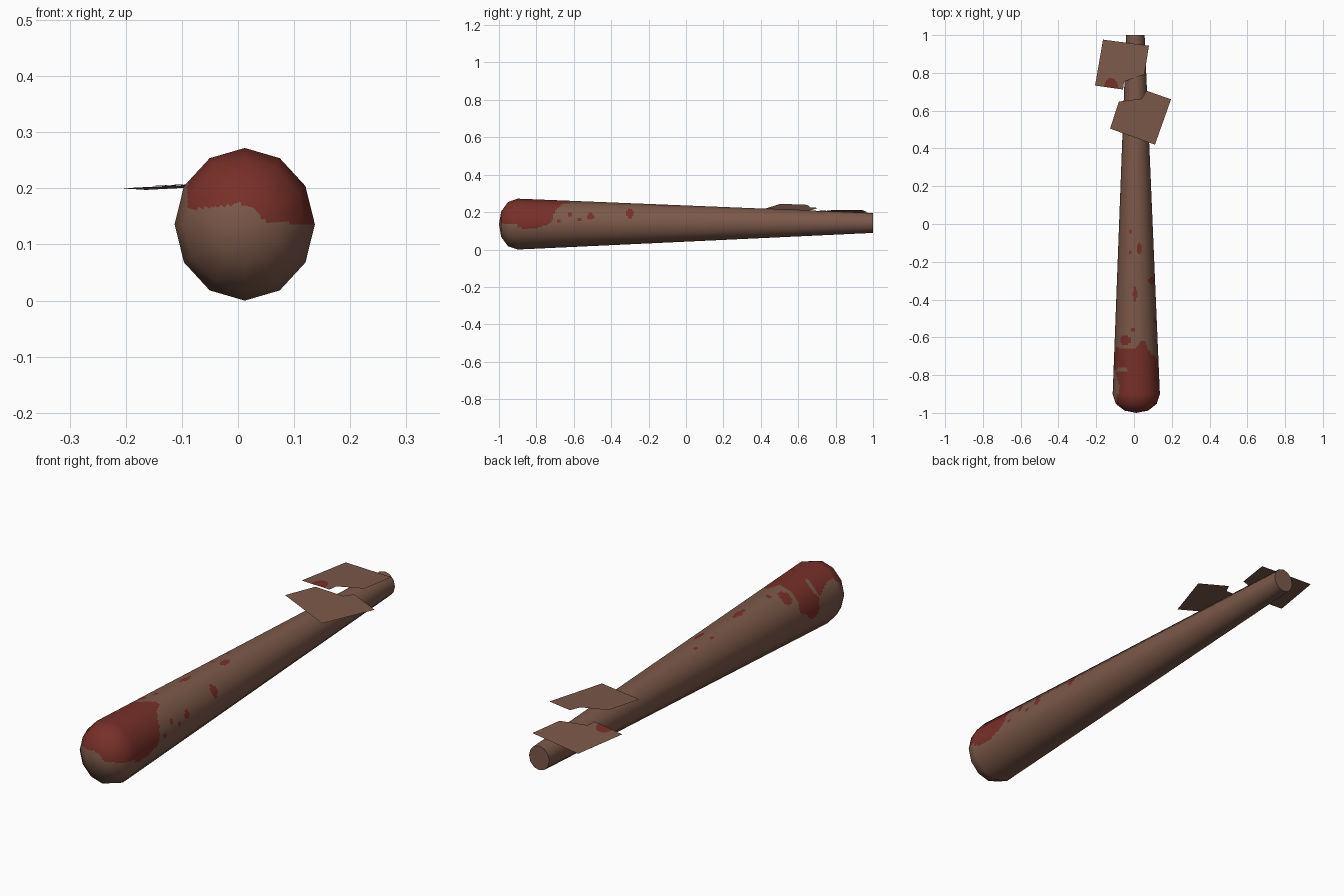
import bpy, bmesh, math
from mathutils import Vector

if "Cube" in bpy.data.objects:
    bpy.data.objects.remove(bpy.data.objects["Cube"])


def material(name, rgb):
    m = bpy.data.materials.new(name)
    m.diffuse_color = (*rgb, 1)
    m.use_nodes = True
    m.node_tree.nodes["Principled BSDF"].inputs["Base Color"].default_value = m.diffuse_color
    return m


WOOD = material("brown_wood", (0.2, 0.1, 0.067))
RED = material("dark_red_stain", (0.185, 0.029, 0.021))


def make_object(name, bm, mats):
    me = bpy.data.meshes.new(name)
    bm.to_mesh(me)
    bm.free()
    for m in mats:
        me.materials.append(m)
    ob = bpy.data.objects.new(name, me)
    bpy.context.collection.objects.link(ob)
    return ob


def lerp(a, b, t):
    return a + (b - a) * t


def table(points, v):
    """Piecewise linear lookup."""
    for (a, fa), (b, fb) in zip(points, points[1:]):
        if a <= v <= b:
            return lerp(fa, fb, (v - a) / (b - a))
    return points[0][1] if v < points[0][0] else points[-1][1]


# Splashes on the shaft: angle from top (degrees), y, half angle, half length
SPOTS = [(82, -0.68, 4, 0.012), (65, -0.62, 6, 0.014), (80, -0.57, 4, 0.01),
         (70, -0.51, 11, 0.016), (57, -0.30, 18, 0.018), (-19, -0.04, 5, 0.009),
         (-18, -0.15, 4, 0.009), (12, -0.13, 8, 0.028), (-3, -0.37, 6, 0.043),
         (-9, -0.56, 7, 0.015), (-32, -0.615, 18, 0.025)]
# Rear edge of the large stain by angle, and its lower limits along y
REAR = [(-105, -0.72), (-75, -0.65), (-40, -0.66), (0, -0.66), (15, -0.62), (25, -0.62),
        (33, -0.66), (55, -0.70), (75, -0.71), (90, -0.73), (100, -0.79), (104, -0.84)]
RIGHT_LOW = [(-0.9, 98), (-0.83, 104), (-0.78, 99), (-0.73, 91)]
LEFT_LOW = [(-0.9, -50), (-0.85, -50), (-0.78, -66), (-0.76, -95), (-0.73, -101),
            (-0.70, -92), (-0.67, -78)]


def stained(p):
    y, dx, dz = p.y, (p.x - 0.01) / 0.125, (p.z - 0.138) / 0.135
    a = math.degrees(math.atan2(dx, dz))
    if any(((a - s[0]) / s[2]) ** 2 + ((y - s[1]) / s[3]) ** 2 < 1 for s in SPOTS):
        return True
    if y < -0.9:
        low = table([(-0.09, 0.163), (0.015, 0.173), (0.05, 0.14), (0.14, 0.137)], p.x)
        return p.z > low and p.x > -0.09
    if ((a + 42) / 22) ** 2 + ((y + 0.772) / 0.01) ** 2 < 1:
        return False
    return y < table(REAR, a) and table(LEFT_LOW, y) < a < table(RIGHT_LOW, y)


# Club: twelve-sided tapering shaft with a domed head, finely cut for the stains
SIDES, CUTS = 12, 8
N = SIDES * CUTS
profile = [(-1.0, 0.0, 0), (-0.988, 0.5, 30), (-0.952, 0.866, 60), (-0.9, 1.0, 90)]
rings = []
for (y0, r0, f0), (y1, r1, f1) in zip(profile, profile[1:]):
    for i in range(8):
        t = i / 8
        rings.append((lerp(y0, y1, t), lerp(r0, r1, t), lerp(f0, f1, t)))
ys = [-0.9 + 0.01 * i for i in range(91)] + [0.25, 0.5, 0.75, 1.0]
rings += [(y, lerp(1, 0.39, (y + 0.9) / 1.9), 90) for y in ys]

bm = bmesh.new()
grid, normals = [], []
for k, (y, r, f) in enumerate(rings):
    cx = lerp(0.012, 0.0075, (y + 0.9) / 1.9)
    cz = lerp(0.136, 0.142, (y + 0.9) / 1.9)
    f = math.radians(f)
    row = []
    for j in range(1 if k == 0 else N):
        s, c = divmod(j, CUTS)
        a0, a1 = (2 * math.pi * (s + d) / SIDES for d in (0, 1))
        sx = lerp(math.sin(a0), math.sin(a1), c / CUTS)
        sz = lerp(math.cos(a0), math.cos(a1), c / CUTS)
        row.append(bm.verts.new((cx + 0.125 * r * sx, y, cz + 0.136 * r * sz)))
        radial = Vector((sx, 0, sz)).normalized()
        normals.append((radial * math.sin(f) + Vector((0, -math.cos(f), 0))).normalized())
    grid.append(row)
for k in range(len(grid) - 1):
    lo, hi = grid[k], grid[k + 1]
    for j in range(N):
        n = (j + 1) % N
        vs = (lo[0], hi[j], hi[n]) if k == 0 else (lo[j], hi[j], hi[n], lo[n])
        face = bm.faces.new(vs)
        face.smooth = True
        face.material_index = int(stained(face.calc_center_median()))
bmesh.ops.recalc_face_normals(bm, faces=bm.faces)
if sum(f.normal.dot(Vector((f.calc_center_median().x, 0, f.calc_center_median().z - 0.14)))
       for f in bm.faces) < 0:
    bmesh.ops.reverse_faces(bm, faces=bm.faces)
end = [v.co.copy() for v in grid[-1]]
club = make_object("club_shaft", bm, [WOOD, RED])
club.data.normals_split_custom_set_from_vertices([tuple(n) for n in normals])


def sheet(name, points, height, mat):
    """Thin flat sheet from a plan outline, laid on a sloping plane."""
    b = bmesh.new()
    f = b.faces.new([b.verts.new((x, y, height(x, y))) for x, y in points])
    f.normal_update()
    if f.normal.z < 0:
        f.normal_flip()
    return make_object(name, b, [mat])


# Flat handle end
bm = bmesh.new()
cap = bm.faces.new([bm.verts.new(p) for p in end])
cap.normal_update()
if cap.normal.y < 0:
    cap.normal_flip()
make_object("handle_end", bm, [WOOD])

# Two torn loose sheets lying over the handle
sheet("front_torn_sheet",
      [(-0.08, 0.648), (0.042, 0.664), (0.065, 0.706), (0.196, 0.66), (0.111, 0.42),
       (-0.127, 0.505)],
      lambda x, y: 0.23 - 0.113 * x, WOOD)


def rear_height(x, y):
    return 0.209 + 0.05 * x - 0.02 * (y - 0.8)


sheet("rear_torn_sheet",
      [(-0.164, 0.976), (0.079, 0.944), (0.055, 0.792), (-0.053, 0.754), (-0.058, 0.712),
       (-0.206, 0.733)],
      rear_height, WOOD)

# Half-round stain on the edge of the rear sheet
arc = [math.pi * i / 12 for i in range(13)]
sheet("sheet_stain",
      [(-0.12 + 0.037 * math.cos(t), 0.721 - 0.0052 * math.cos(t) + 0.052 * math.sin(t))
       for t in arc],
      lambda x, y: rear_height(x, y) + 0.0015, RED)
